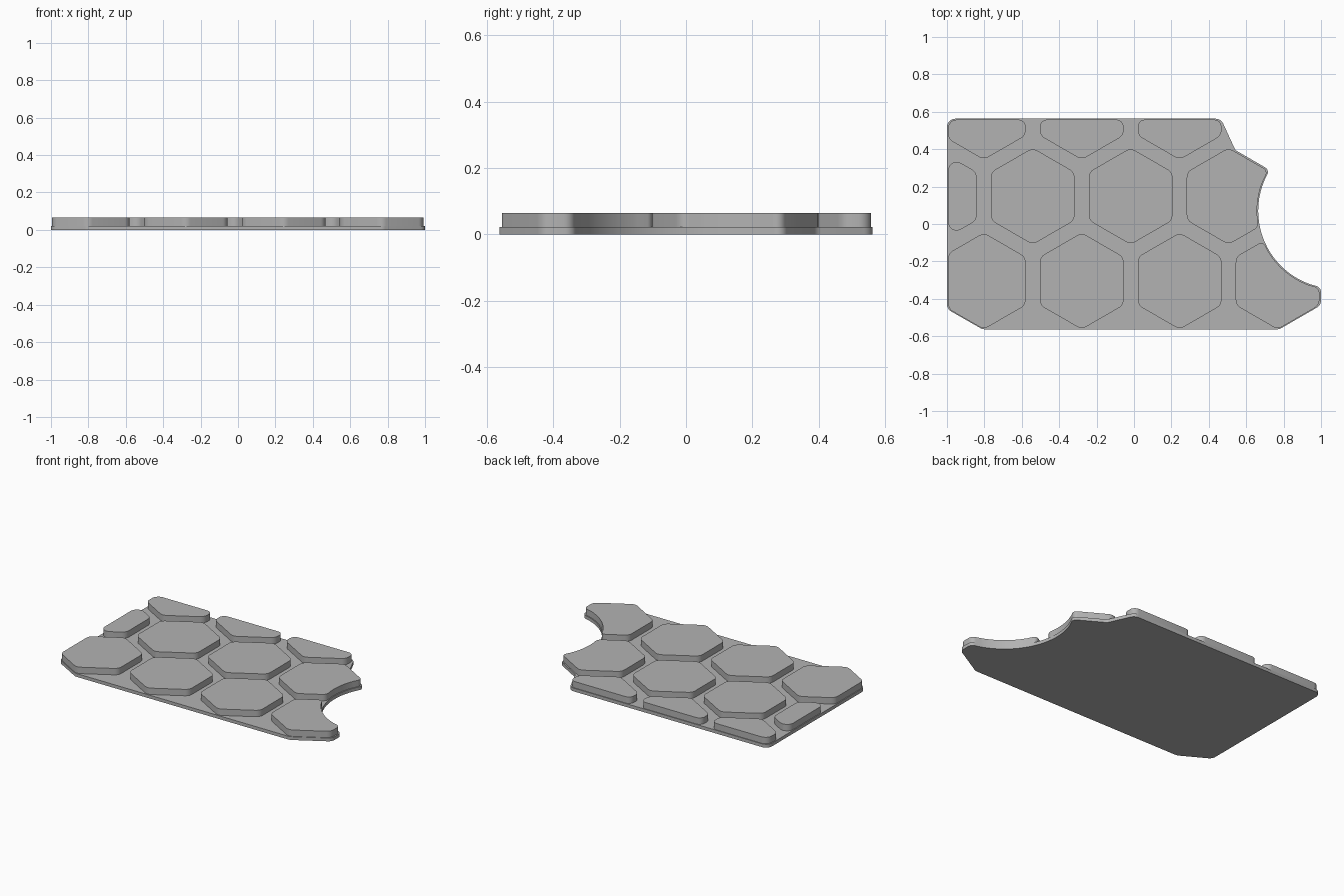
import bpy, bmesh
from math import atan2, cos, sin, pi, radians, tan
from mathutils import Vector

cube = bpy.data.objects.get("Cube")
if cube:
    bpy.data.objects.remove(cube)

PLATE_TOP, TILE_TOP = 0.022, 0.065
NOTCH = Vector((1.08, 0.07))          # centre of the round bite
PLATE_R, TILE_R = 0.416, 0.422
HALF_W = 0.2235                       # half width of a hexagon
PITCH, ROW = 0.5235, 0.4535

grey = bpy.data.materials.new("stone_grey")
grey.use_nodes = True
colour = (0.45, 0.45, 0.45, 1)
grey.diffuse_color = colour
grey.node_tree.nodes["Principled BSDF"].inputs["Base Color"].default_value = colour


def arc(start, end, radius, steps=20):
    """Points on the notch between two ends, leaving room to round the ends."""
    a = atan2(*(start - NOTCH).yx) % (2 * pi)
    b = atan2(*(end - NOTCH).yx) % (2 * pi)
    margin = 0.06 / radius / abs(b - a)
    ts = [margin + (1 - 2 * margin) * i / steps for i in range(steps + 1)]
    return [NOTCH + radius * Vector((cos(a + (b - a) * t), sin(a + (b - a) * t))) for t in ts]


def clip(points, inside, fill=None):
    """Keep the part of an outline where inside(p) > 0."""
    out, leave, gap = [], None, 0
    for i, p in enumerate(points):
        q = points[(i + 1) % len(points)]
        if inside(p) > 0:
            out.append(p)
        if (inside(p) > 0) != (inside(q) > 0):
            a, b = (p, q) if inside(p) > 0 else (q, p)
            for _ in range(40):
                m = (a + b) / 2
                a, b = (m, b) if inside(m) > 0 else (a, m)
            out.append(a)
            if inside(p) > 0:
                leave, gap = a, len(out)
            else:
                enter = a
    if fill and leave:
        out[gap:gap] = fill(leave, enter)
    return out


def rounded(points, radius, steps=6):
    """Round every distinct corner of an outline."""
    out = []
    for i, p in enumerate(points):
        u, v = points[i - 1] - p, points[(i + 1) % len(points)] - p
        turn = pi - u.angle(v)
        if turn < radians(20):
            out.append(p)
            continue
        trim = min(radius * tan(turn / 2), 0.45 * min(u.length, v.length))
        r = trim / tan(turn / 2)
        centre = p + (u.normalized() + v.normalized()).normalized() * r / cos(turn / 2)
        a = p + u.normalized() * trim - centre
        b = p + v.normalized() * trim - centre
        for k in range(steps + 1):
            t = k / steps
            out.append(centre + (a * sin((1 - t) * turn) + b * sin(t * turn)) / sin(turn))
    return out


def slab(name, outline, bottom, top):
    bm = bmesh.new()
    face = bm.faces.new([bm.verts.new((p.x, p.y, bottom)) for p in outline])
    new = bmesh.ops.extrude_face_region(bm, geom=[face])["geom"]
    verts = [g for g in new if isinstance(g, bmesh.types.BMVert)]
    bmesh.ops.translate(bm, verts=verts, vec=(0, 0, top - bottom))
    bmesh.ops.recalc_face_normals(bm, faces=bm.faces)
    mesh = bpy.data.meshes.new(name)
    bm.to_mesh(mesh)
    bm.free()
    mesh.materials.append(grey)
    obj = bpy.data.objects.new(name, mesh)
    bpy.context.collection.objects.link(obj)
    bpy.ops.object.select_all(action='DESELECT')
    obj.select_set(True)
    bpy.context.view_layer.objects.active = obj
    bpy.ops.object.shade_smooth_by_angle(angle=radians(30))


# Base plate with the bite in its left side
before = [Vector(p) for p in ((-1, -0.455), (-0.81, -0.563), (0.777, -0.563),
                              (1, -0.434), (1, -0.338))]
after = [Vector(p) for p in ((0.725, 0.289), (0.542, 0.395), (0.465, 0.563), (-1, 0.563))]
plate = before + arc(before[-1], after[0], PLATE_R) + after
slab("base_plate", rounded(plate, 0.045), 0, PLATE_TOP)

# Hexagonal tiles, trimmed by the plate's edges and the bite
rows = [("front", -0.803, -0.305, 4), ("middle", -1.065, -0.305 + ROW, 4),
        ("back", -0.803, -0.305 + 2 * ROW, 3)]
for name, x0, y, count in rows:
    for i in range(count):
        centre = Vector((x0 + i * PITCH, y))
        size = HALF_W / cos(pi / 6)
        tile = [centre + size * Vector((cos(a), sin(a)))
                for a in (pi / 6 + k * pi / 3 for k in range(6))]
        tile = clip(tile, lambda p: p.x + 0.994)
        tile = clip(tile, lambda p: 0.558 - p.y)
        tile = clip(tile, lambda p: (p - NOTCH).length - TILE_R,
                    lambda a, b: arc(a, b, TILE_R))
        slab(f"{name}_tile_{i + 1}", rounded(tile, 0.05), PLATE_TOP - 0.002, TILE_TOP)
